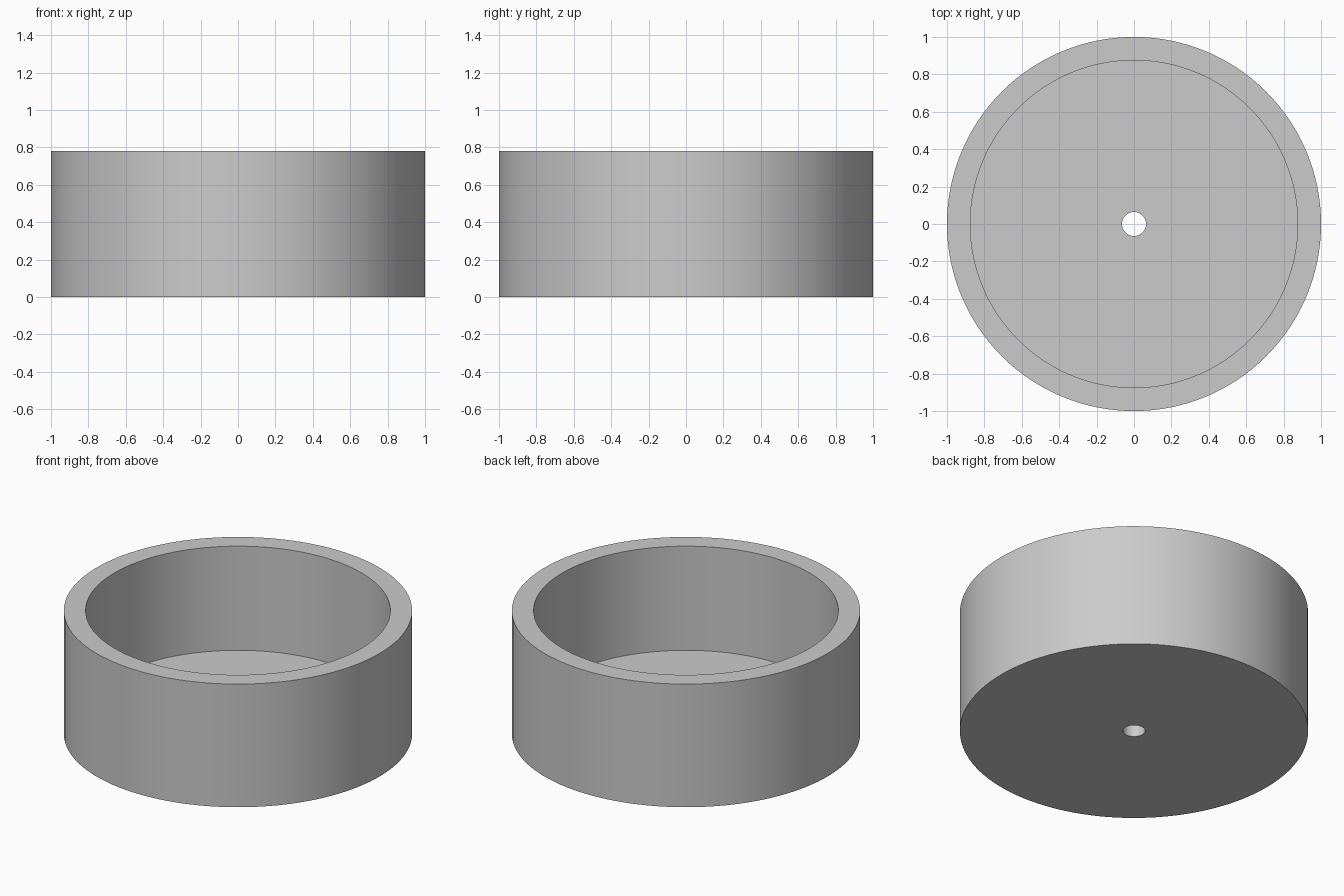
import bpy, bmesh
from math import pi, radians
from mathutils import Vector

old = bpy.data.objects.get("Cube")
if old:
    bpy.data.objects.remove(old, do_unlink=True)

OUTER, INNER, HOLE = 1.0, 0.875, 0.064
HEIGHT, FLOOR = 0.78, 0.12
SEGMENTS = 128

# Plain grey material
grey = bpy.data.materials.new("plain_grey")
grey.use_nodes = True
colour = (0.6, 0.6, 0.6, 1)
grey.diffuse_color = colour
grey.node_tree.nodes["Principled BSDF"].inputs["Base Color"].default_value = colour

# Round cup with a drain hole: one closed wall-and-floor section, turned about z
section = [(HOLE, 0), (OUTER, 0), (OUTER, HEIGHT),
           (INNER, HEIGHT), (INNER, FLOOR), (HOLE, FLOOR)]
bm = bmesh.new()
verts = [bm.verts.new((r, 0, z)) for r, z in section]
edges = [bm.edges.new((v, verts[i - 1])) for i, v in enumerate(verts)]
bmesh.ops.spin(bm, geom=verts + edges, cent=Vector(), axis=Vector((0, 0, 1)),
               angle=2 * pi, steps=SEGMENTS, use_merge=True)
bmesh.ops.remove_doubles(bm, verts=bm.verts, dist=1e-4)
bmesh.ops.recalc_face_normals(bm, faces=bm.faces)

mesh = bpy.data.meshes.new("round_cup")
bm.to_mesh(mesh)
bm.free()
mesh.materials.append(grey)
cup = bpy.data.objects.new("round_cup", mesh)
bpy.context.collection.objects.link(cup)

# Smooth walls, crisp rims
bpy.ops.object.select_all(action="DESELECT")
cup.select_set(True)
bpy.context.view_layer.objects.active = cup
bpy.ops.object.shade_smooth_by_angle(angle=radians(30))
